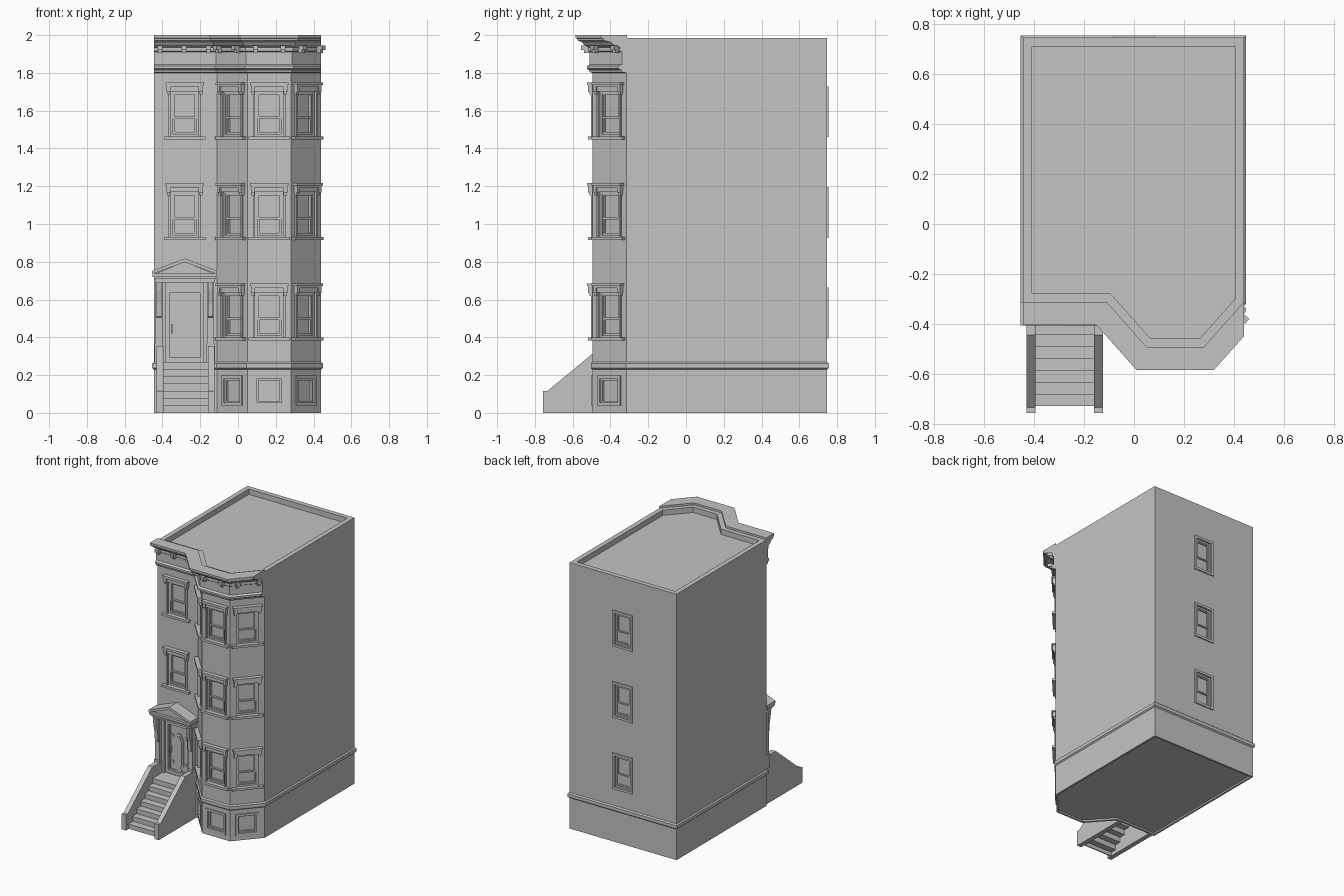
import bpy, bmesh
from mathutils import Vector, Matrix

cube = bpy.data.objects.get("Cube")
if cube:
    bpy.data.objects.remove(cube)

STONE = bpy.data.materials.new("grey stone")
STONE.use_nodes = True
STONE.diffuse_color = (0.55, 0.55, 0.55, 1)
STONE.node_tree.nodes["Principled BSDF"].inputs["Base Color"].default_value = (0.55, 0.55, 0.55, 1)


def finish(bm, name):
    bmesh.ops.recalc_face_normals(bm, faces=bm.faces)
    mesh = bpy.data.meshes.new(name)
    bm.to_mesh(mesh)
    bm.free()
    mesh.materials.append(STONE)
    obj = bpy.data.objects.new(name, mesh)
    bpy.context.collection.objects.link(obj)
    return obj


def wall_frame(x, y, direction):
    """Local axes: u along the wall, v outward, z up."""
    u = Vector((direction[0], direction[1], 0)).normalized()
    n = Vector((u.y, -u.x, 0))
    m = Matrix((u, n, Vector((0, 0, 1)))).transposed().to_4x4()
    m.translation = (x, y, 0)
    return m


def prism(bm, m, pts, v0, v1):
    back = [bm.verts.new(m @ Vector((u, v0, z))) for u, z in pts]
    front = [bm.verts.new(m @ Vector((u, v1, z))) for u, z in pts]
    bm.faces.new(back)
    bm.faces.new(front)
    for i in range(len(pts)):
        j = (i + 1) % len(pts)
        bm.faces.new((back[i], back[j], front[j], front[i]))


def box(bm, m, u0, u1, v0, v1, z0, z1):
    prism(bm, m, [(u0, z0), (u1, z0), (u1, z1), (u0, z1)], v0, v1)


def pair(bm, m, u0, u1, *rest):
    box(bm, m, u0, u1, *rest)
    box(bm, m, -u1, -u0, *rest)


def ring(bm, m, half, z0, z1, w, v0, v1):
    """Rectangular frame."""
    pair(bm, m, half - w, half, v0, v1, z0, z1)
    for a in (z0, z1 - w):
        box(bm, m, w - half, half - w, v0, v1, a, a + w)


def offset(path, d, closed):
    """Mitred outward offset; open ends are trimmed square to the side walls."""
    n = len(path)
    norm = []
    for i in range(n):
        e = path[(i + 1) % n] - path[i]
        norm.append(Vector((e.y, -e.x)).normalized())
    out = []
    for i, p in enumerate(path):
        if not closed and i in (0, n - 1):
            a = norm[0] if i == 0 else norm[n - 2]
            out.append(p + Vector((0, -1)) * d / -a.y)
        else:
            a, b = norm[i - 1], norm[i]
            out.append(p + (a + b) * d / (1 + a.dot(b)))
    return out


def sweep(name, path, profile, closed):
    """Carry a (distance, height) profile along a plan path."""
    bm = bmesh.new()
    rows = [[bm.verts.new((p.x, p.y, z)) for p in offset(path, d, closed)] for d, z in profile]
    n = len(path)
    pairs = list(zip(rows, rows[1:]))
    if not closed:
        pairs.append((rows[-1], rows[0]))
    for a, b in pairs:
        for i in range(n if closed else n - 1):
            j = (i + 1) % n
            bm.faces.new((a[i], a[j], b[j], b[i]))
    if closed:
        bm.faces.new(rows[0])
        bm.faces.new(rows[-1])
    else:
        for k in (0, -1):
            bm.faces.new([r[k] for r in rows])
    return finish(bm, name)


# Plan outline: flat entrance wall, three-sided bay, plain sides and back
front = [Vector(p) for p in ((-.445, -.315), (-.11, -.315), (.05, -.495), (.28, -.495), (.44, -.315))]
plan = front + [Vector((.44, .747)), Vector((-.445, .747))]
bays = []
for a, b in zip(front[1:], front[2:]):
    c = (a + b) / 2
    bays.append(wall_frame(c.x, c.y, b - a))
entry = wall_frame(-.282, -.315, (1, 0))
rear = wall_frame(0, .747, (-1, 0))
FLOORS = (.385, .917, 1.45)

# Walls with parapet, sunken roof and recessed underside
walls = sweep("walls", plan, [(-.015, .012), (-.015, 0), (0, 0), (0, 1.985), (-.036, 1.985), (-.036, 1.945)], True)
sweep("base_band", plan, [(0, .23), (.009, .238), (.009, .262), (0, .27)], True)

# Cornice and frieze
sweep("cornice", front, [(-.002, 1.8), (.014, 1.803), (.018, 1.815), (.03, 1.822), (.03, 1.836), (.016, 1.845),
                         (.016, 1.91), (.022, 1.915), (.022, 1.935), (.045, 1.948), (.055, 1.962),
                         (.08, 1.972), (.082, 1.982), (.09, 1.985), (.09, 2), (-.002, 2)], False)
bm = bmesh.new()
spots = [(entry, u) for u in (-.131, -.004, .126)]
for m in bays:
    spots += [(m, -.073), (m, .073)]
for m, u in spots:
    box(bm, m, u - .013, u + .013, .01, .06, 1.922, 1.945)
    box(bm, m, u - .01, u + .01, .01, .045, 1.904, 1.922)
finish(bm, "cornice_brackets")

# Openings cut into the walls
cut = bmesh.new()
street = [(m, z) for m in bays for z in FLOORS] + [(entry, z) for z in FLOORS[1:]]
for m, z in street:
    box(cut, m, -.075, .075, -.028, .02, z + .013, z + .255)
for m in bays:
    box(cut, m, -.066, .066, -.02, .02, .054, .182)
for z in FLOORS:
    box(cut, rear, -.066, .066, -.02, .02, z + .025, z + .262)
box(cut, entry, -.1, .1, -.04, .02, .272, .655)
cutter = finish(cut, "opening_cutter")
cutter.hide_render = True
mod = walls.modifiers.new("openings", 'BOOLEAN')
mod.operation, mod.solver, mod.object = 'DIFFERENCE', 'EXACT', cutter
bpy.context.view_layer.objects.active = walls
bpy.ops.object.modifier_apply(modifier=mod.name)
bpy.data.objects.remove(cutter)


def sashes(bm, m, half, z0, z1, depth):
    mid = z0 + (z1 - z0) * .4
    ring(bm, m, half, z0, z1, .013, -depth, -.008)
    ring(bm, m, half - .013, mid, z1 - .013, .009, -depth, -.012)
    ring(bm, m, half - .013, z0 + .013, mid + .008, .01, -depth, -.016)


# Street windows: sashes, trim, sill and bracketed hood
bm, trim = bmesh.new(), bmesh.new()
for m, z in street:
    sashes(bm, m, .075, z + .013, z + .255, .028)
    pair(trim, m, .074, .086, -.002, .008, z + .013, z + .255)
    box(trim, m, -.11, .11, -.004, .025, z - .003, z + .014)
    box(trim, m, -.09, .09, -.004, .015, z + .252, z + .277)
    box(trim, m, -.096, .096, -.004, .023, z + .277, z + .287)
    box(trim, m, -.102, .102, -.004, .03, z + .287, z + .299)
    pair(trim, m, .074, .096, -.002, .024, z + .25, z + .28)
    pair(trim, m, .077, .093, -.002, .016, z + .235, z + .25)
finish(bm, "window_sashes")
finish(trim, "window_surrounds")

# Cellar windows
bm = bmesh.new()
for m in bays:
    ring(bm, m, .081, .038, .197, .017, -.002, .007)
    ring(bm, m, .066, .054, .182, .01, -.02, -.008)
finish(bm, "cellar_windows")

# Rear windows
bm = bmesh.new()
for z in FLOORS:
    ring(bm, rear, .083, z + .01, z + .278, .018, -.002, .008)
    sashes(bm, rear, .066, z + .025, z + .262, .02)
finish(bm, "rear_windows")

# Door with frame, shaped panel and handle
bm = bmesh.new()
ring(bm, entry, .1, .272, .655, .02, -.04, -.004)
box(bm, entry, -.08, .08, -.04, -.026, .29, .637)
ring(bm, entry, .076, .292, .63, .008, -.027, -.02)
half = [(.018, .3), (.03, .325), (.04, .335), (.04, .53), (.028, .545), (.015, .575)]
prism(bm, entry, half + [(-u, z) for u, z in reversed(half)], -.027, -.019)
inner = [(u * .7, .437 + (z - .437) * .85) for u, z in half]
prism(bm, entry, inner + [(-u, z) for u, z in reversed(inner)], -.02, -.014)
for z in (.345, .54):
    pair(bm, entry, .046, .064, -.027, -.021, z, z + .02)
box(bm, entry, -.07, -.062, -.027, -.008, .42, .47)
finish(bm, "front_door")

# Door surround: pilasters, scroll brackets, entablature and pediment
bm = bmesh.new()
pair(bm, entry, .1, .118, -.002, .015, .27, .69)
pair(bm, entry, .118, .155, -.002, .04, .27, .69)
pair(bm, entry, .114, .159, -.002, .046, .27, .37)
side = [(.03, .5), (.05, .51), (.054, .58), (.07, .65), (.074, .69), (.03, .69)]
for x in (-.418, -.146):
    m = wall_frame(x, -.315, (0, -1))
    prism(bm, m, side, -.013, .013)
box(bm, entry, -.158, .158, -.002, .065, .69, .708)
box(bm, entry, -.163, .163, -.002, .08, .708, .72)
box(bm, entry, -.17, .17, -.002, .09, .72, .737)
prism(bm, entry, [(-.16, .735), (.16, .735), (0, .8)], -.002, .07)
for s in (-1, 1):
    prism(bm, entry, [(s * .172, .735), (s * .172, .752), (0, .818), (0, .798)], -.002, .092)
finish(bm, "door_pediment")

# Stoop: treads and risers open underneath, between two sloping side walls
bm = bmesh.new()
stoop = wall_frame(-.2775, 0, (0, 1))
RISE = .27 / 7
for i in range(7):
    y, z = -.725 + i * .0475, RISE * (i + 1)
    end = -.312 if i == 6 else y + .0575
    box(bm, stoop, y - .005, end, -.119, .119, z - .01, z)
    box(bm, stoop, y + .002, y + .01, -.119, .119, z - RISE, z - .009)
finish(bm, "stoop_steps")
bm = bmesh.new()
cheek = [(-.757, 0), (-.757, .115), (-.735, .115), (-.445, .355), (-.312, .355), (-.312, 0)]
for v in (-.153, .118):
    prism(bm, stoop, cheek, v, v + .035)
finish(bm, "stoop_side_walls")
